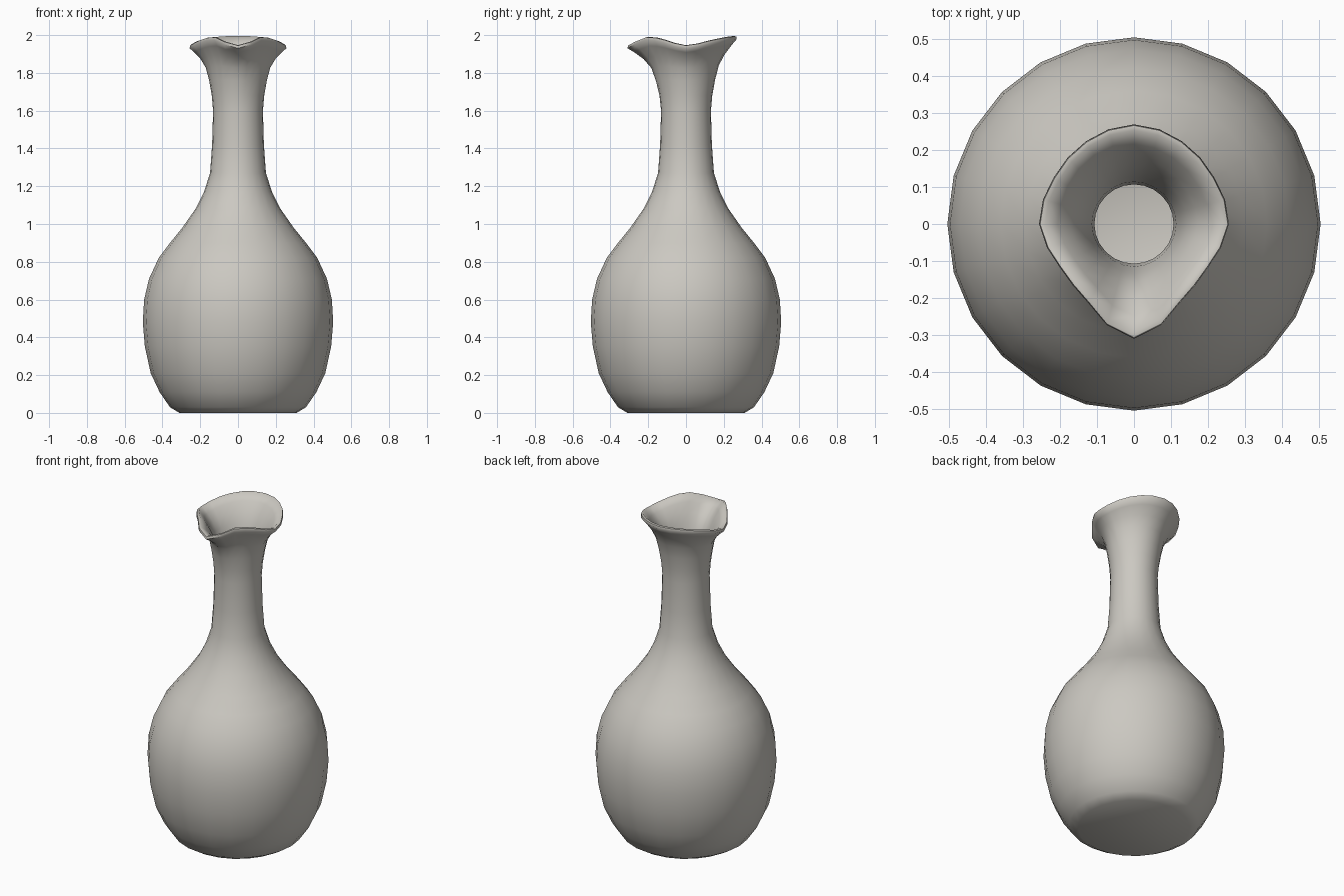
import bpy
import bmesh
import math

cube = bpy.data.objects.get("Cube")
if cube:
    bpy.data.objects.remove(cube, do_unlink=True)

SEGMENTS = 24
WALL = 0.025

# Outer silhouette of body and neck: (radius, height)
BODY = [(0.31, 0.0), (0.36, 0.03), (0.415, 0.11), (0.462, 0.21), (0.493, 0.35),
        (0.504, 0.48), (0.497, 0.6), (0.471, 0.71), (0.42, 0.82), (0.36, 0.9),
        (0.295, 0.98), (0.225, 1.08), (0.18, 1.17), (0.148, 1.27),
        (0.137, 1.42), (0.132, 1.6)]
# Flare from the neck to the lip: (neck radius, height, share of the lip shape)
FLARE = [(0.135, 1.68, 0.03), (0.138, 1.76, 0.12), (0.14, 1.83, 0.25),
         (0.14, 1.88, 0.48), (0.14, 1.92, 0.76), (0.14, 1.945, 0.97)]
# Lip radius and height, every 30 degrees from the front spout to the back
LIP_RADIUS = [0.315, 0.25, 0.235, 0.26, 0.254, 0.262, 0.273]
LIP_HEIGHT = [1.945, 1.99, 1.975, 1.945, 1.97, 1.99, 1.995]


def lip_value(keys, angle):
    """Smooth mirrored interpolation around the lip."""
    t = angle / math.radians(30)
    i = math.floor(t)
    u = t - i

    def key(k):
        k %= 12
        return keys[min(k, 12 - k)]
    a, b, c, d = (key(i + k) for k in (-1, 0, 1, 2))
    return b + 0.5 * u * (c - a + u * (2 * a - 5 * b + 4 * c - d + u * (3 * (b - c) + d - a)))


def flare_point(angle, radius, height, share, inset=0.0, lift=0.0):
    r = radius + share * (lip_value(LIP_RADIUS, angle) - radius) - inset
    z = height + share * (lip_value(LIP_HEIGHT, angle) - 1.96) + lift
    return r, z


def make_rings():
    """Rings of (radius, height) from the base up the outside and down the inside."""
    angles = [2 * math.pi * i / SEGMENTS for i in range(SEGMENTS)]
    rings = [[p] * SEGMENTS for p in BODY]
    rings += [[flare_point(a, *f) for a in angles] for f in FLARE]
    # rounded lip
    top = FLARE[-1]
    rings.append([flare_point(a, *top, inset=0.003, lift=0.014) for a in angles])
    rings.append([flare_point(a, *top, inset=0.016, lift=0.016) for a in angles])
    # inner wall
    rings += [[flare_point(a, *f, inset=WALL, lift=0.012 * f[2]) for a in angles]
              for f in reversed(FLARE[:-1])]
    rings += [[(r - WALL, max(z, 0.04))] * SEGMENTS for r, z in reversed(BODY[1:])]
    return angles, rings


angles, rings = make_rings()
bm = bmesh.new()
loops = []
for ring in rings:
    loops.append([bm.verts.new((r * math.sin(a), -r * math.cos(a), z))
                  for a, (r, z) in zip(angles, ring)])
for low, high in zip(loops, loops[1:]):
    for i in range(SEGMENTS):
        j = (i + 1) % SEGMENTS
        bm.faces.new((low[i], low[j], high[j], high[i]))
# base and inner floor
bm.faces.new(list(reversed(loops[0])))
bm.faces.new(loops[-1])
bmesh.ops.recalc_face_normals(bm, faces=bm.faces)

mesh = bpy.data.meshes.new("vase")
bm.to_mesh(mesh)
bm.free()
vase = bpy.data.objects.new("vase", mesh)
bpy.context.collection.objects.link(vase)

# Warm grey clay
clay = bpy.data.materials.new("warm_grey_clay")
clay.use_nodes = True
colour = (0.6, 0.58, 0.535, 1.0)
clay.diffuse_color = colour
clay.node_tree.nodes["Principled BSDF"].inputs["Base Color"].default_value = colour
mesh.materials.append(clay)

bpy.ops.object.select_all(action="DESELECT")
vase.select_set(True)
bpy.context.view_layer.objects.active = vase
bpy.ops.object.shade_smooth_by_angle(angle=math.radians(60))
